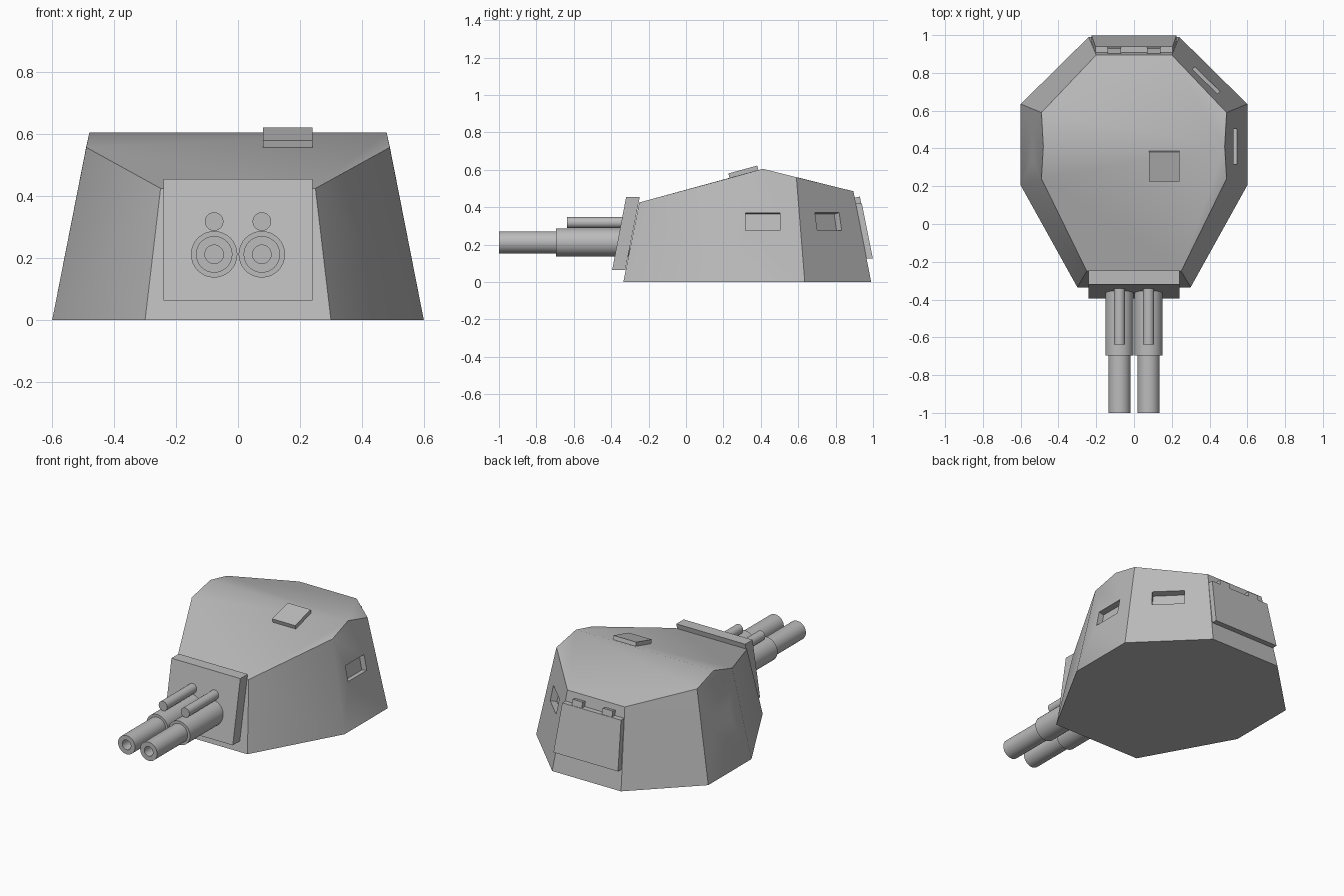
import bpy, bmesh
from math import radians, cos, sin, tau
from mathutils import Matrix, Vector

if "Cube" in bpy.data.objects:
    bpy.data.objects.remove(bpy.data.objects["Cube"])

steel = bpy.data.materials.new("grey steel")
steel.use_nodes = True
GREY = (0.5, 0.5, 0.5, 1)
steel.diffuse_color = GREY
steel.node_tree.nodes["Principled BSDF"].inputs["Base Color"].default_value = GREY


def finish(name, bm):
    bmesh.ops.recalc_face_normals(bm, faces=bm.faces)
    mesh = bpy.data.meshes.new(name)
    bm.to_mesh(mesh)
    bm.free()
    mesh.materials.append(steel)
    ob = bpy.data.objects.new(name, mesh)
    bpy.context.collection.objects.link(ob)
    return ob


def select(ob):
    bpy.ops.object.select_all(action='DESELECT')
    ob.select_set(True)
    bpy.context.view_layer.objects.active = ob


def smooth(ob):
    select(ob)
    bpy.ops.object.shade_smooth_by_angle(angle=radians(30))


def box(name, size, matrix):
    bm = bmesh.new()
    bmesh.ops.create_cube(bm, size=1)
    bm.transform(matrix @ Matrix.Diagonal((*size, 1)))
    return finish(name, bm)


def slab(name, side, low, high):
    """Prism across x from a (y, z) outline, half width going from low to high."""
    bm = bmesh.new()
    zs = [z for _, z in side]
    z0, z1 = min(zs), max(zs)
    ends = []
    for s in (-1, 1):
        ends.append([bm.verts.new((s * (low + (high - low) * (z - z0) / (z1 - z0)), y, z))
                     for y, z in side])
    a, b = ends
    bm.faces.new(a)
    bm.faces.new(b)
    for i in range(len(a)):
        j = (i + 1) % len(a)
        bm.faces.new((a[i], a[j], b[j], b[i]))
    return finish(name, bm)


def lathe(name, x, z, profile, sides=32):
    """Spin a (radius, y) profile about an axis parallel to y."""
    bm = bmesh.new()
    rings = [[bm.verts.new((x + r * cos(tau * i / sides), y, z + r * sin(tau * i / sides)))
              for i in range(sides)] for r, y in profile]
    for a, b in zip(rings, rings[1:]):
        for i in range(sides):
            j = (i + 1) % sides
            bm.faces.new((a[i], a[j], b[j], b[i]))
    bm.faces.new(rings[0])
    bm.faces.new(rings[-1])
    smooth(finish(name, bm))


# Turret shell: convex hull of floor and roof corners, flat areas merged
half = [(.3, -.335, 0), (.6, .205, 0), (.6, .635, 0), (.24, .99, 0),
        (.25, -.25, .425), (.49, .24, .5575), (.48, .41, .605),
        (.49, .59, .56), (.2, .895, .485)]
bm = bmesh.new()
for x, y, z in half:
    for s in (-1, 1):
        bm.verts.new((s * x, y, z))
bmesh.ops.convex_hull(bm, input=bm.verts)
bmesh.ops.dissolve_limit(bm, angle_limit=radians(4), verts=bm.verts, edges=bm.edges)
shell = finish("turret_shell", bm)

# Vision slots recessed into the side and rear diagonal walls
for x, y, angle in ((.536, .41, 0), (.38, .758, 45)):
    for s in (1, -1):
        turn = Matrix.Rotation(radians(angle if s > 0 else 180 - angle), 4, 'Z')
        tilt = Matrix.Rotation(radians(-11.1), 4, 'Y')
        cutter = box("slot_cutter", (.07, .185, .097),
                     Matrix.Translation((s * x, y, .322)) @ turn @ tilt)
        cutter.hide_render = True
        mod = shell.modifiers.new("slot", 'BOOLEAN')
        mod.object = cutter
        mod.operation = 'DIFFERENCE'
        mod.solver = 'EXACT'
        select(shell)
        bpy.ops.object.modifier_apply(modifier=mod.name)
        bpy.data.objects.remove(cutter)
smooth(shell)

# Gun shield plate
slab("gun_shield", [(-.395, .063), (-.325, .063), (-.247, .455), (-.32, .455)], .24, .24)

# Rear door with two hinges
slab("rear_door", [(.955, .125), (.999, .125), (.94, .42), (.9, .42)], .225, .205)
for side, s in (("left", 1), ("right", -1)):
    box(side + "_hinge", (.07, .04, .05),
        Matrix.Translation((s * .105, .915, .428)) @ Matrix.Rotation(radians(11.2), 4, 'X'))

# Roof hatch lying on the front slope
box("roof_hatch", (.16, .16, .05),
    Matrix.Translation((.16, .31, .577)) @ Matrix.Rotation(radians(15.2), 4, 'X'))

# Twin guns, each with sleeve, hollow barrel and a small upper tube
for side, s in (("left", 1), ("right", -1)):
    x = s * .077
    lathe(side + "_gun_barrel", x, .212,
          [(.075, -.3), (.075, -.695), (.059, -.695), (.059, -1), (.03, -1), (.03, -.9)])
    lathe(side + "_upper_tube", x, .318, [(.03, -.3), (.03, -.637)], 24)
